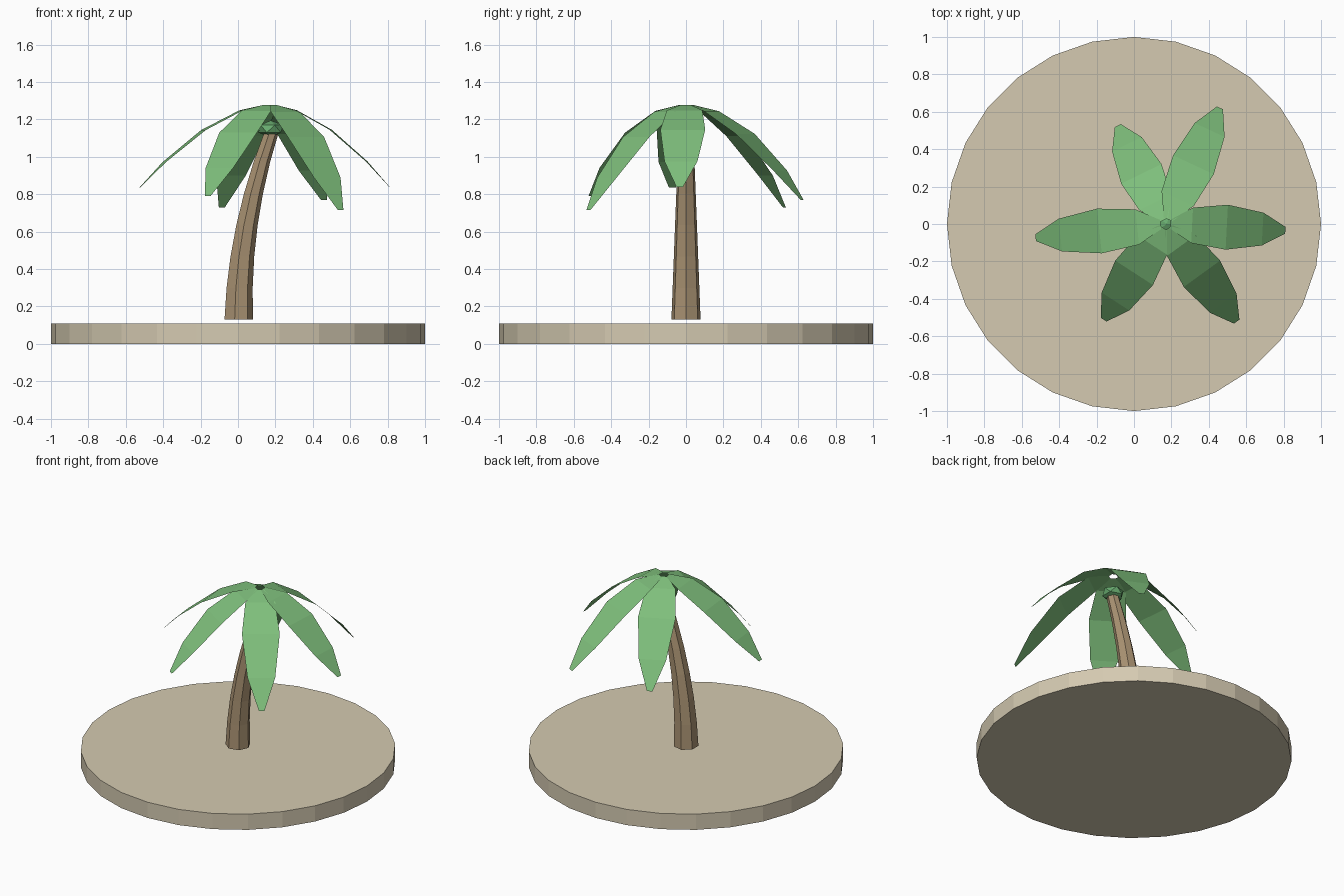
import bpy, bmesh, math
from mathutils import Matrix, Vector

cube = bpy.data.objects.get("Cube")
if cube:
    bpy.data.objects.remove(cube)


def material(name, rgb):
    m = bpy.data.materials.new(name)
    m.use_nodes = True
    m.diffuse_color = (*rgb, 1)
    m.node_tree.nodes["Principled BSDF"].inputs["Base Color"].default_value = (*rgb, 1)
    return m


sand = material("sand", (0.66, 0.59, 0.44))
bark = material("bark", (0.40, 0.29, 0.17))
leaf = material("leaf green", (0.21, 0.52, 0.20))
bud = material("bud green", (0.14, 0.41, 0.16))


def add_object(name, bm, mat):
    mesh = bpy.data.meshes.new(name)
    bm.to_mesh(mesh)
    bm.free()
    mesh.materials.append(mat)
    obj = bpy.data.objects.new(name, mesh)
    bpy.context.collection.objects.link(obj)
    return obj


def loft(bm, rings):
    """Bridge closed rings of points and cap both ends."""
    loops = [[bm.verts.new(p) for p in ring] for ring in rings]
    n = len(loops[0])
    for a, b in zip(loops, loops[1:]):
        for i in range(n):
            j = (i + 1) % n
            bm.faces.new((a[i], a[j], b[j], b[i]))
    bm.faces.new(loops[0][::-1])
    bm.faces.new(loops[-1])


def ring(x, z, radius, sides):
    step = math.tau / sides
    return [(x + radius * math.cos(i * step), radius * math.sin(i * step), z)
            for i in range(sides)]


# Sand disc
bm = bmesh.new()
loft(bm, [ring(0, 0, 1, 28), ring(0, 0.11, 1, 28)])
add_object("sand_base", bm, sand)

# Curved, tapering trunk
bm = bmesh.new()
SEGMENTS = 6
loft(bm, [ring(0.18 * t * t, 0.13 + 1.01 * t, 0.08 - 0.04 * t, 7)
          for t in (i / SEGMENTS for i in range(SEGMENTS + 1))])
add_object("trunk", bm, bark)

# Crown bud on top of the trunk
bm = bmesh.new()
bmesh.ops.create_icosphere(bm, subdivisions=1, radius=0.075,
                           matrix=Matrix.Translation((0.175, 0, 1.15)) @ Matrix.Diagonal((1, 1, 0.6, 1)))
add_object("crown_bud", bm, bud)

# Drooping fronds: share of the length and half width at each station
STATIONS = [(0.04, 0.025), (0.22, 0.095), (0.51, 0.12), (0.81, 0.088), (1, 0.018)]


def frond(name, angle, length, drop):
    bm = bmesh.new()
    out = Vector((math.cos(angle), math.sin(angle), 0))
    side = Vector((-out.y, out.x, 0))
    pairs = []
    for u, half in STATIONS:
        mid = Vector((0.17, 0, 1.28 - drop * u ** 1.75)) + out * length * u
        pairs.append([bm.verts.new(mid + side * half * s) for s in (-1, 1)])
    for (a, b), (c, d) in zip(pairs, pairs[1:]):
        bm.faces.new((a, c, d, b))
    add_object(name, bm, leaf)


# Heading in degrees, reach and droop of each frond
for name, heading, reach, droop in (
        ("left", -3, 0.64, 0.44), ("back_left", 65, 0.685, 0.51),
        ("back_right", 116, 0.585, 0.55), ("right", 186, 0.70, 0.445),
        ("front_right", 237, 0.61, 0.49), ("front_left", 306, 0.645, 0.565)):
    frond("frond_" + name, math.radians(heading), reach, droop)
